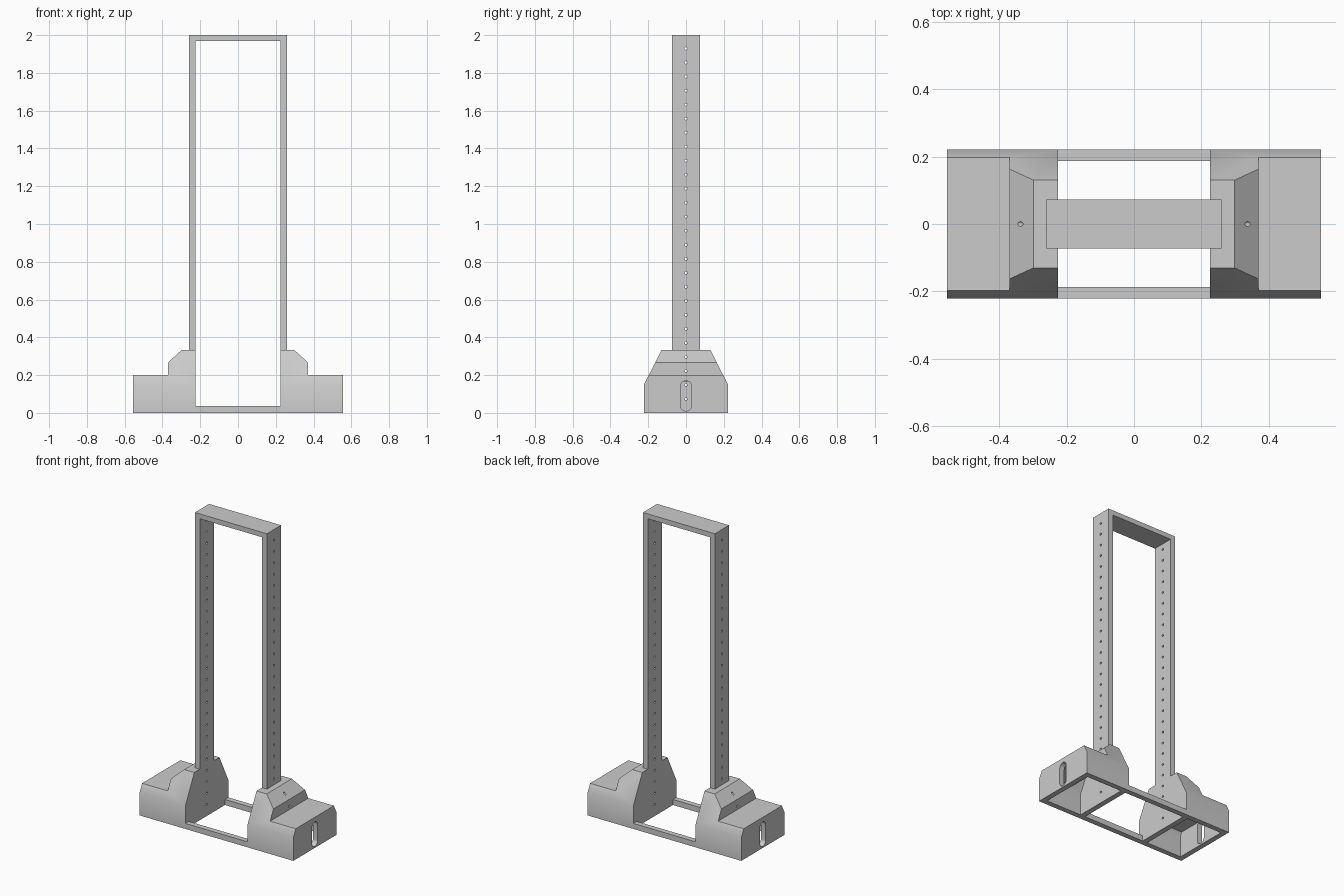
import bpy, bmesh, math
from mathutils import Matrix, Vector

if "Cube" in bpy.data.objects:
    bpy.data.objects.remove(bpy.data.objects["Cube"], do_unlink=True)

grey = bpy.data.materials.new("matte_grey")
grey.use_nodes = True
grey.diffuse_color = (0.6, 0.6, 0.6, 1)
grey.node_tree.nodes["Principled BSDF"].inputs["Base Color"].default_value = (0.6, 0.6, 0.6, 1)


def make_object(name, bm):
    bmesh.ops.recalc_face_normals(bm, faces=bm.faces)
    mesh = bpy.data.meshes.new(name)
    bm.to_mesh(mesh)
    bm.free()
    mesh.materials.append(grey)
    obj = bpy.data.objects.new(name, mesh)
    bpy.context.collection.objects.link(obj)
    return obj


def prism(name, points, axis, lo, hi):
    """Extrude an outline along x (points are y, z) or along y (points are x, z)."""
    bm = bmesh.new()
    place = (lambda p: (lo, p[0], p[1])) if axis == "x" else (lambda p: (p[0], lo, p[1]))
    face = bm.faces.new([bm.verts.new(place(p)) for p in points])
    new = bmesh.ops.extrude_face_region(bm, geom=[face])["geom"]
    shift = Vector((hi - lo, 0, 0)) if axis == "x" else Vector((0, hi - lo, 0))
    bmesh.ops.translate(bm, verts=[v for v in new if isinstance(v, bmesh.types.BMVert)], vec=shift)
    return make_object(name, bm)


def activate(obj):
    bpy.ops.object.select_all(action="DESELECT")
    obj.select_set(True)
    bpy.context.view_layer.objects.active = obj


def boolean(obj, cutter, operation, keep=False):
    mod = obj.modifiers.new("cut", "BOOLEAN")
    mod.operation, mod.object, mod.solver = operation, cutter, "EXACT"
    activate(obj)
    bpy.ops.object.modifier_apply(modifier=mod.name)
    if not keep:
        bpy.data.objects.remove(cutter, do_unlink=True)


def stepped_solid(name, side, end_half, step):
    """Solid whose end view is a mirrored half outline and whose front view is a step."""
    end = end_half + [(-y, z) for y, z in reversed(end_half)]
    solid = prism(name, [(side * x, z) for x, z in step], "y", -0.4, 0.4)
    boolean(solid, prism("end_outline", end, "x", -1, 1), "INTERSECT")
    return solid


# Row of adjustment holes running through both sides
bm = bmesh.new()
for k in range(1, 27):
    bmesh.ops.create_cone(
        bm, cap_ends=True, segments=16, radius1=0.007, radius2=0.007, depth=1.6,
        matrix=Matrix.Translation((0, 0, 0.0742 * k)) @ Matrix.Rotation(math.pi / 2, 4, "Y"))
hole_row = make_object("hole_row_cutter", bm)
hole_row.hide_render = True

# Hollow stepped bases, open underneath
outer_end = [(0.222, 0), (0.222, 0.15), (0.13, 0.333)]
outer_step = [(0.225, 0), (0.555, 0), (0.555, 0.2), (0.37, 0.2), (0.37, 0.267),
              (0.298, 0.333), (0.225, 0.333)]
inner_end = [(0.187, -0.1), (0.187, 0.142), (0.109, 0.298)]
inner_step = [(0.26, -0.1), (0.52, -0.1), (0.52, 0.165), (0.335, 0.165), (0.335, 0.252),
              (0.284, 0.298), (0.26, 0.298)]
arc = [math.pi * i / 12 for i in range(13)]
slot_outline = [(0.03 * math.cos(a), 0.14 + 0.03 * math.sin(a)) for a in arc]
slot_outline += [(-0.03 * math.cos(a), 0.04 - 0.03 * math.sin(a)) for a in arc]

parts = []
for label, side in (("left", 1), ("right", -1)):
    base = stepped_solid(label + "_base", side, outer_end, outer_step)
    boolean(base, stepped_solid("cavity", side, inner_end, inner_step), "DIFFERENCE")
    slot = prism("slot", slot_outline, "x", *sorted((side * 0.515, side * 0.6)))
    boolean(base, slot, "DIFFERENCE")
    boolean(base, hole_row, "DIFFERENCE", keep=True)
    parts.append(base)

# Tall frame: two uprights joined by a top bar
frame = prism("upright_frame",
              [(-0.26, 0.333), (-0.26, 2), (0.26, 2), (0.26, 0.333),
               (0.225, 0.333), (0.225, 1.968), (-0.225, 1.968), (-0.225, 0.333)],
              "y", -0.073, 0.073)
boolean(frame, hole_row, "DIFFERENCE")
parts.append(frame)

# Low rails joining the bases
rail_outline = [(-0.225, 0), (0.225, 0), (0.225, 0.036), (-0.225, 0.036)]
parts.append(prism("front_rail", rail_outline, "y", -0.222, -0.187))
parts.append(prism("back_rail", rail_outline, "y", 0.187, 0.222))

for part in parts:
    activate(part)
    bpy.ops.object.shade_smooth_by_angle(angle=math.radians(30))
